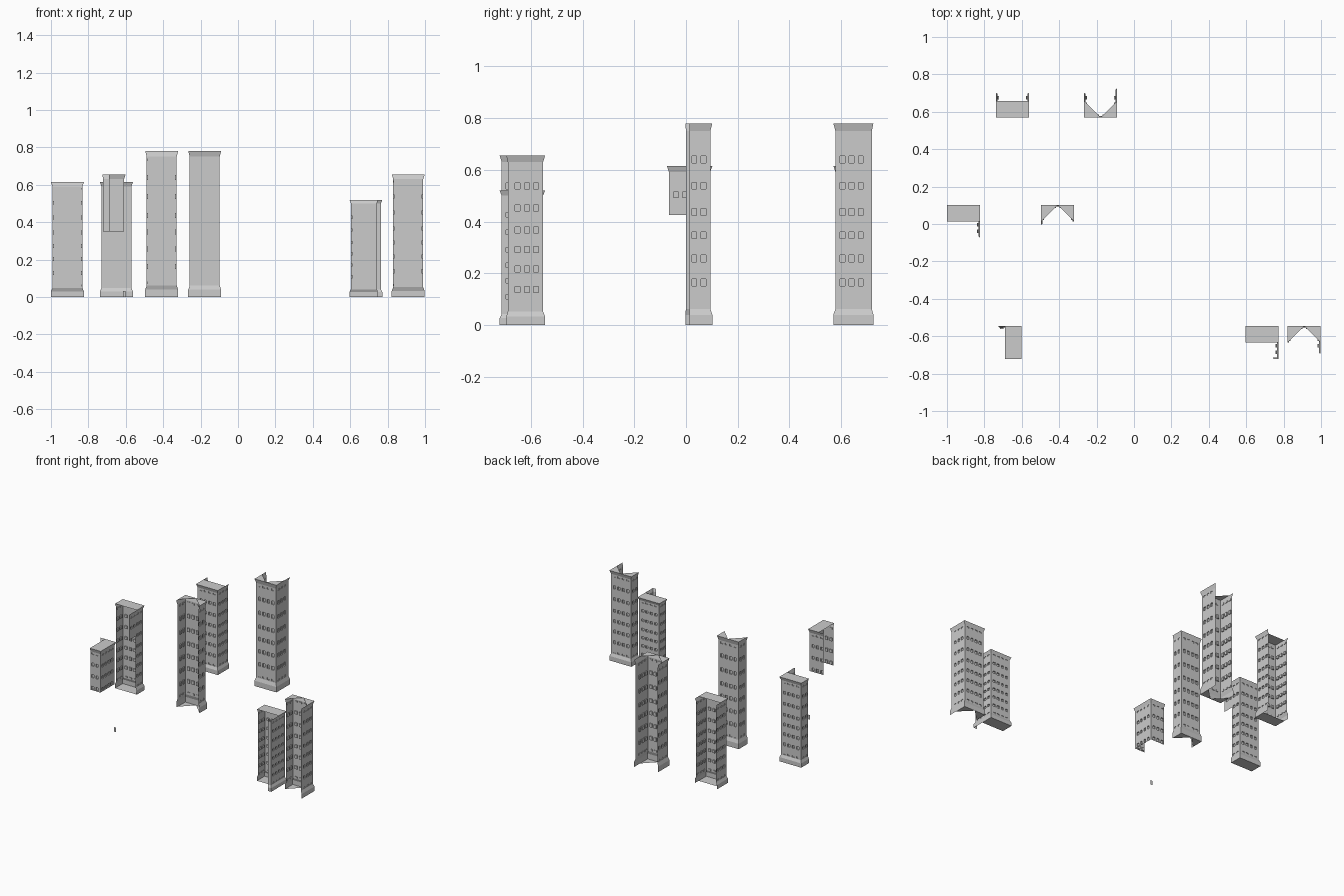
import bpy, bmesh

if "Cube" in bpy.data.objects:
    bpy.data.objects.remove(bpy.data.objects["Cube"])

R, W = 0.088, 0.080                      # half width of base/cornice, half width of wall
ROWS = [0.21, 0.33, 0.445, 0.56, 0.69, 0.82]
COLS = [-0.053, -0.018, 0.018, 0.053]
# vertical profile as (height fraction, half width)
PROFILE = [(0, R), (0.05, R), (0.08, W), (0.962, W), (1, R)]


def point(side, u, r, z):
    """Point on a facade: u runs along the world axis, r is the distance out."""
    return {"front": (u, -r, z), "back": (u, r, z),
            "right": (r, u, z), "left": (-r, u, z)}[side]


def quad(bm, side, pts):
    vs = [bm.verts.new(point(side, *p)) for p in pts]
    if side in ("back", "left"):
        vs.reverse()
    bm.faces.new(vs)


def pocket(bm, side, u0, u1, z0, z1, depth):
    # recessed window: back pane plus four reveals
    a = [(u0, z0), (u1, z0), (u1, z1), (u0, z1)]
    quad(bm, side, [(u, W - depth, z) for u, z in a])
    for i in range(4):
        p, q = a[i], a[(i + 1) % 4]
        quad(bm, side, [(p[0], W, p[1]), (q[0], W, q[1]),
                        (q[0], W - depth, q[1]), (p[0], W - depth, p[1])])


def facade(bm, h, side, u0=-R, u1=R, f0=0.0, f1=1.0):
    # plain flared base and cornice bands
    for (a, ra), (b, rb) in zip(PROFILE, PROFILE[1:]):
        if ra == rb == W:
            continue
        if a < f0 - 1e-6 or a >= f1:
            continue
        b2 = min(b, f1)
        quad(bm, side, [(u0 * ra / R, ra, a * h), (u1 * ra / R, ra, a * h),
                        (u1 * rb / R, rb, b2 * h), (u0 * rb / R, rb, b2 * h)])
    lo, hi = max(f0, 0.08), min(f1, 0.962)
    if hi <= lo:
        return
    # wall split into a grid, with windows and dentil notches recessed
    w0, w1 = u0 * W / R, u1 * W / R
    bands = [(c - 0.017, c + 0.017, 0.008) for c in ROWS]
    bands += [(0.09, 0.107, 0.004), (0.933, 0.95, 0.004)]
    bands = sorted(b for b in bands if b[0] >= lo and b[1] <= hi)
    cols = [(c - 0.0095, c + 0.0095) for c in COLS]
    cols = [c for c in cols if c[0] >= w0 and c[1] <= w1]
    z = lo
    for a, b, depth in bands:
        quad(bm, side, [(w0, W, z * h), (w1, W, z * h), (w1, W, a * h), (w0, W, a * h)])
        u = w0
        for c0, c1 in cols:
            quad(bm, side, [(u, W, a * h), (c0, W, a * h), (c0, W, b * h), (u, W, b * h)])
            pocket(bm, side, c0, c1, a * h, b * h, depth)
            u = c1
        quad(bm, side, [(u, W, a * h), (w1, W, a * h), (w1, W, b * h), (u, W, b * h)])
        z = b
    quad(bm, side, [(w0, W, z * h), (w1, W, z * h), (w1, W, hi * h), (w0, W, hi * h)])


def cap(bm, shape, z, up):
    # half roof slabs, or two corner triangles
    polys = {"front": [[(-R, -R), (R, -R), (R, 0), (-R, 0)]],
             "back": [[(-R, 0), (R, 0), (R, R), (-R, R)]],
             "right": [[(0, -R), (R, -R), (R, R), (0, R)]],
             "front_v": [[(-R, 0), (-R, -R), (0, -R)], [(0, -R), (R, -R), (R, 0)]],
             "back_v": [[(0, R), (-R, R), (-R, 0)], [(R, 0), (R, R), (0, R)]]}[shape]
    for poly in polys:
        vs = [bm.verts.new((x, y, z)) for x, y in poly]
        bm.faces.new(vs if up else vs[::-1])


def tower(name, x, y, h, shape, walls, floor=True):
    bm = bmesh.new()
    for w in walls:
        facade(bm, h, *w)
    cap(bm, shape, h, True)
    if floor:
        cap(bm, shape, 0, False)
    bmesh.ops.remove_doubles(bm, verts=bm.verts, dist=1e-5)
    me = bpy.data.meshes.new(name)
    bm.to_mesh(me)
    bm.free()
    ob = bpy.data.objects.new(name, me)
    ob.location = (x, y, 0)
    bpy.context.collection.objects.link(ob)


# rear row: fronts and side wings
tower("rear_left_tower", -0.65, 0.658, 0.615, "front",
      [("front",), ("left", -R, 0.042), ("right", -R, 0.042)])
tower("rear_right_tower", -0.178, 0.658, 0.78, "front_v",
      [("front",), ("left", -R, 0.042), ("right", -R, 0.067)])
# middle row: backs and side wings
tower("middle_left_tower", -0.912, 0.014, 0.615, "back",
      [("back",), ("left", 0, R), ("right", -0.004, R), ("right", -R, -0.004, 0.69)])
tower("middle_right_tower", -0.408, 0.014, 0.78, "back_v",
      [("back",), ("left", -0.016, R), ("right", 0, R)])
# front row: floating upper part with a base scrap, then two open towers
tower("front_left_tower", -0.689, -0.633, 0.655, "right",
      [("front", 0, R, 0.534), ("right", -R, R, 0.534), ("back", -0.036, R, 0.534),
       ("back", 0.073, R, 0, 0.05)], floor=False)
tower("front_middle_tower", 0.684, -0.633, 0.52, "back",
      [("back",), ("left", 0, R), ("right",), ("front", 0.062, R)])
tower("front_right_tower", 0.910, -0.633, 0.655, "back_v",
      [("back",), ("left", 0, R), ("right", -0.062, R)])
